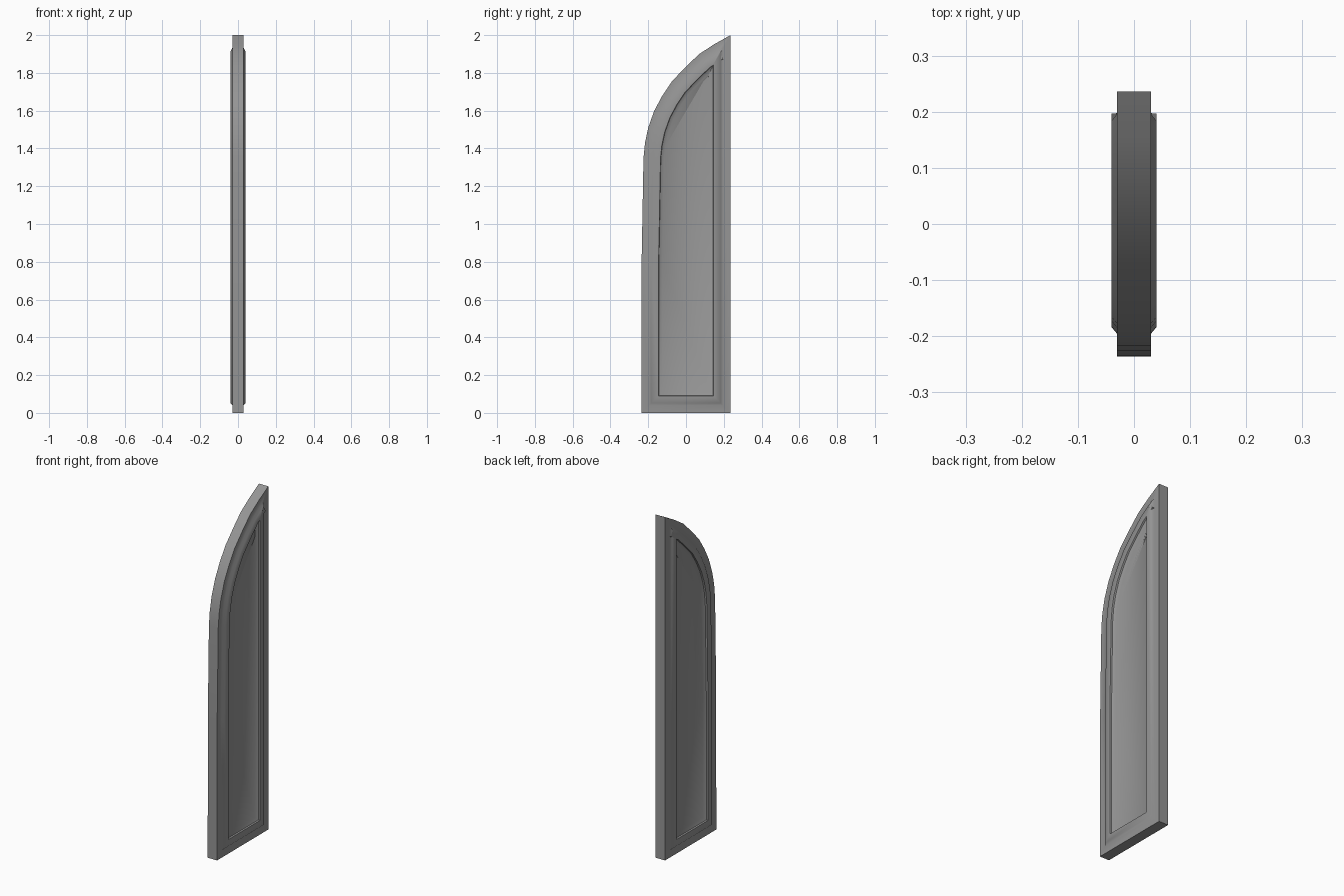
import bpy, bmesh, math
from mathutils import Vector

cube = bpy.data.objects.get("Cube")
if cube:
    bpy.data.objects.remove(cube)

# Material
grey = bpy.data.materials.new("plain_grey")
grey.use_nodes = True
colour = (0.3, 0.3, 0.3, 1)
grey.diffuse_color = colour
grey.node_tree.nodes["Principled BSDF"].inputs["Base Color"].default_value = colour

# Half-arch outline in (y, z), counter-clockwise
outline = [Vector(p) for p in (
    (-0.236, 0), (0.236, 0), (0.236, 2.0), (0.15, 1.952), (0.07, 1.9), (0, 1.833),
    (-0.075, 1.755), (-0.125, 1.68), (-0.168, 1.6), (-0.2, 1.51), (-0.217, 1.43),
    (-0.225, 1.35), (-0.235, 0.8))]


def inset(points, amount):
    """Offset a closed outline inward with mitred corners."""
    result = []
    for i, p in enumerate(points):
        d1 = (p - points[i - 1]).normalized()
        d2 = (points[(i + 1) % len(points)] - p).normalized()
        n1, n2 = Vector((-d1.y, d1.x)), Vector((-d2.y, d2.x))
        result.append(p + (n1 + n2) * amount / (1 + n1.dot(n2)))
    return result


# Cross-section of each face: (inset from edge, distance from mid-plane)
section = [(0, 0.03), (0.04, 0.03), (0.052, 0.04), (0.09, 0.04),
           (0.092, 0.031), (0.11, 0.02)]

bm = bmesh.new()


def bridge(a, b):
    for i in range(len(a)):
        j = (i + 1) % len(a)
        bm.faces.new((a[i], a[j], b[j], b[i]))


# Moulded frame and recessed panel on both sides
edges = []
for side in (1, -1):
    rings = [[bm.verts.new((side * x, p.x, p.y)) for p in inset(outline, amount)]
             for amount, x in section]
    for a, b in zip(rings, rings[1:]):
        bridge(a, b)
    bm.faces.new(rings[-1])
    edges.append(rings[0])
# Outer edge of the leaf
bridge(*edges)
bmesh.ops.recalc_face_normals(bm, faces=bm.faces)

mesh = bpy.data.meshes.new("door_leaf")
bm.to_mesh(mesh)
bm.free()
mesh.materials.append(grey)
door = bpy.data.objects.new("door_leaf", mesh)
bpy.context.collection.objects.link(door)
bpy.ops.object.select_all(action='DESELECT')
door.select_set(True)
bpy.context.view_layer.objects.active = door
bpy.ops.object.shade_smooth_by_angle(angle=math.radians(45))
